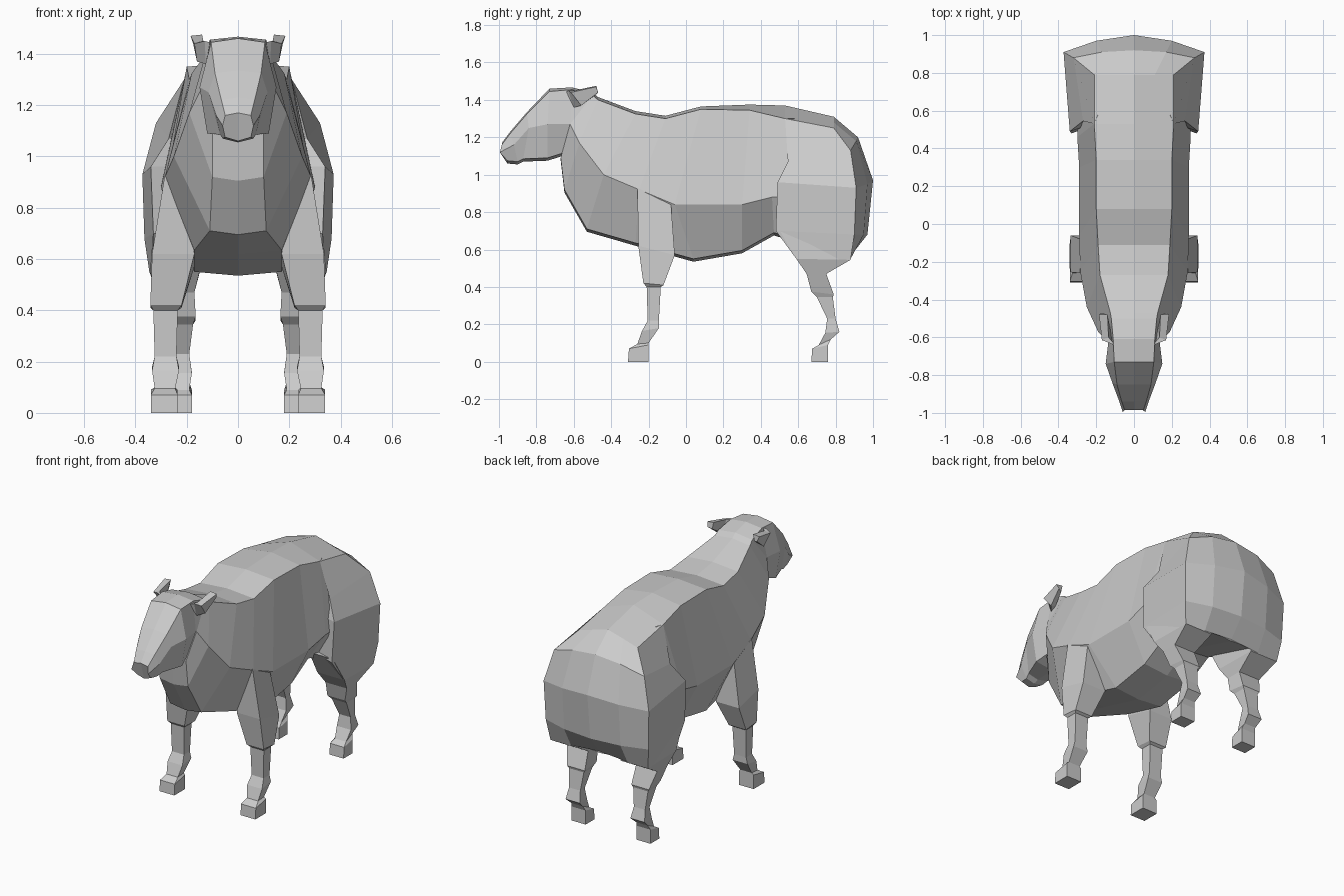
import bpy, bmesh


def finish(bm, name):
    # mirror the half across x, weld the centre line, make flat-shaded object
    geom = bm.verts[:] + bm.edges[:] + bm.faces[:]
    dup = bmesh.ops.duplicate(bm, geom=geom)["geom"]
    for v in dup:
        if isinstance(v, bmesh.types.BMVert):
            v.co.x = -v.co.x
    bmesh.ops.remove_doubles(bm, verts=bm.verts[:], dist=0.0005)
    bmesh.ops.recalc_face_normals(bm, faces=bm.faces[:])
    me = bpy.data.meshes.new(name)
    bm.to_mesh(me)
    bm.free()
    ob = bpy.data.objects.new(name, me)
    bpy.context.collection.objects.link(ob)
    return ob


def loft(name, rings, closed=False, caps=True):
    bm = bmesh.new()
    vs = [[bm.verts.new(p) for p in r] for r in rings]
    n = len(rings[0])
    for a, b in zip(vs, vs[1:]):
        for i in range(n if closed else n - 1):
            j = (i + 1) % n
            bm.faces.new((a[i], a[j], b[j], b[i]))
    if caps:
        bm.faces.new(vs[0])
        bm.faces.new(vs[-1])
    return finish(bm, name)


def half_ring(s):
    # spine bump, top edge, widest point, bottom edge, bottom centre
    xt, yt, zt, xw, yw, zw, xb, yb, zb, bump = s
    return [(0, yt, zt + bump), (xt, yt, zt), (xw, yw, zw),
            (xb, yb, zb), (0, yb, zb - 0.015)]


def box_ring(s):
    x0, x1, y0, y1, zf, zr = s
    return [(x0, y0, zf), (x1, y0, zf), (x1, y1, zr), (x0, y1, zr)]


# body, from neck to rump
neck = (.12, -.50, 1.425, .14, -.62, 1.27, .10, -.67, 1.09, .015)
body = [
    neck,
    (.125, -.47, 1.40, .19, -.57, 1.17, .10, -.65, .92, .015),
    (.18, -.27, 1.325, .25, -.44, 1.0, .11, -.53, .71, .015),
    (.19, -.11, 1.30, .285, -.25, .92, .17, -.27, .635, .015),
    (.20, .08, 1.35, .29, -.06, .84, .17, .04, .55, .015),
    (.20, .34, 1.345, .29, .30, .84, .17, .30, .595, .03),
    (.21, .53, 1.30, .30, .46, .88, .17, .47, .69, .07),
    (.21, .79, 1.25, .30, .80, .90, .20, .88, .57, .06),
]
loft("body", [half_ring(s) for s in body])

# head, from nose to neck
head = [
    (.05, -.985, 1.16, .06, -.995, 1.12, .05, -.955, 1.075, .01),
    (.065, -.94, 1.22, .085, -.92, 1.16, .06, -.90, 1.07, .01),
    (.09, -.85, 1.325, .115, -.84, 1.25, .07, -.87, 1.085, .01),
    (.105, -.73, 1.445, .15, -.74, 1.27, .12, -.74, 1.09, .015),
    (.11, -.61, 1.455, .135, -.62, 1.27, .10, -.66, 1.115, .012),
    neck,
]
loft("head", [half_ring(s) for s in head])

# ears, swept back
loft("ears", [
    [(.09, -.65, 1.44), (.13, -.63, 1.45), (.125, -.60, 1.36), (.10, -.63, 1.36)],
    [(.135, -.60, 1.45), (.17, -.615, 1.44), (.16, -.56, 1.37), (.125, -.56, 1.38)],
    [(.14, -.48, 1.475), (.185, -.48, 1.47), (.175, -.47, 1.44), (.15, -.48, 1.43)],
], closed=True)

# woolly haunch shell: front, outer corner, mid back, back centre
haunch = [
    [(.21, .53, 1.30), (.21, .79, 1.25), (.11, .79, 1.28), (0, .79, 1.31)],
    [(.27, .545, 1.07), (.32, .88, 1.13), (.17, .91, 1.18), (0, .92, 1.20)],
    [(.34, .49, .96), (.373, .91, .93), (.20, .97, .95), (0, 1.0, .97)],
    [(.33, .48, .70), (.365, .90, .68), (.20, .95, .68), (0, .97, .68)],
    [(.335, .59, .55), (.345, .88, .545), (.20, .88, .55), (0, .88, .565)],
]
loft("haunches", [[(.19, r[0][1] + .05, r[0][2])] + r for r in haunch], caps=False)

# legs: inner x, outer x, front y, rear y, front z, rear z
front_leg = [
    (.20, .285, -.26, -.08, .93, .84),
    (.17, .335, -.255, -.06, .62, .57),
    (.22, .342, -.228, -.12, .42, .41),
    (.235, .33, -.21, -.135, .40, .40),
    (.24, .325, -.205, -.145, .22, .22),
    (.23, .335, -.235, -.145, .165, .18),
    (.245, .325, -.26, -.20, .095, .10),
    (.235, .34, -.305, -.20, .07, .09),
    (.235, .34, -.31, -.20, 0, 0),
]
hind_leg = [
    (.16, .33, .49, .87, .72, .70),
    (.15, .343, .59, .88, .55, .545),
    (.17, .32, .645, .75, .47, .47),
    (.165, .29, .67, .79, .375, .36),
    (.175, .28, .70, .785, .345, .345),
    (.19, .27, .755, .80, .23, .23),
    (.18, .28, .745, .82, .155, .16),
    (.19, .27, .71, .775, .09, .12),
    (.18, .28, .675, .76, .07, .09),
    (.18, .28, .67, .76, 0, 0),
]
loft("front_legs", [box_ring(s) for s in front_leg], closed=True)
loft("hind_legs", [box_ring(s) for s in hind_leg], closed=True)
